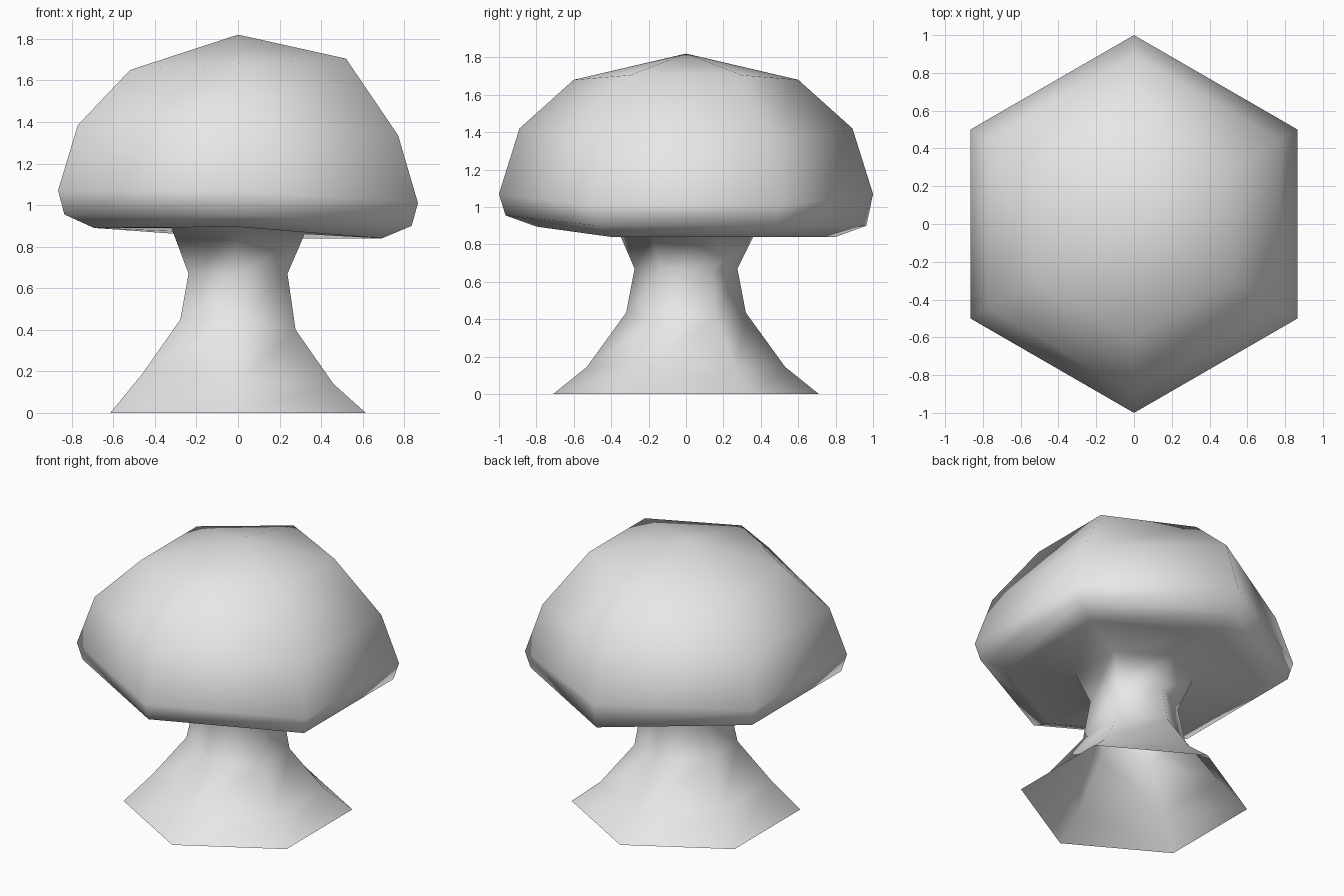
import bpy
import bmesh
from math import cos, sin, radians

default_cube = bpy.data.objects.get("Cube")
if default_cube:
    bpy.data.objects.remove(default_cube, do_unlink=True)

SIDES = 6


def make_material(name, value):
    material = bpy.data.materials.new(name)
    material.use_nodes = True
    colour = (value, value, value, 1)
    material.diffuse_color = colour
    material.node_tree.nodes["Principled BSDF"].inputs["Base Color"].default_value = colour
    return material


def add_ring(bm, radius, left, front, right, back):
    """One six-sided ring whose height may differ on each side."""
    ring = []
    for i in range(SIDES):
        angle = radians(30 + 360 * i / SIDES)
        x, y = radius * cos(angle), radius * sin(angle)
        if abs(x) < 0.01:
            z = back if y > 0 else front
        else:
            z = right if x > 0 else left
        ring.append(bm.verts.new((x, y, z)))
    return ring


def bridge(bm, lower, upper):
    for i in range(SIDES):
        j = (i + 1) % SIDES
        bm.faces.new((lower[i], lower[j], upper[j], upper[i]))


# Flared stem, open underneath: radius, then height at -x, front, +x, back
stem = [
    (0.71, 0, 0, 0, 0),
    (0.53, 0.19, 0.145, 0.14, 0.145),
    (0.32, 0.45, 0.435, 0.4, 0.435),
    (0.275, 0.67, 0.67, 0.67, 0.67),
    (0.37, 0.89, 0.89, 0.86, 0.86),
]

# Lopsided cap, from the underside up to the crown
cap = [
    (0.8, 0.89, 0.895, 0.84, 0.84),
    (0.965, 0.955, 0.955, 0.9, 0.9),
    (1, 1.07, 1.07, 1.01, 1.07),
    (0.89, 1.385, 1.42, 1.335, 1.42),
    (0.6, 1.65, 1.68, 1.705, 1.68),
]

bm = bmesh.new()
rings = [add_ring(bm, *row) for row in stem + cap]
for lower, upper in zip(rings, rings[1:]):
    bridge(bm, lower, upper)

# Pointed crown
tip = bm.verts.new((0, 0, 1.82))
for i in range(SIDES):
    bm.faces.new((rings[-1][i], rings[-1][(i + 1) % SIDES], tip))

for face in bm.faces:
    face.smooth = True

mesh = bpy.data.meshes.new("mushroom")
bm.to_mesh(mesh)
bm.free()
mesh.materials.append(make_material("light grey", 0.8))
mushroom = bpy.data.objects.new("mushroom", mesh)
bpy.context.collection.objects.link(mushroom)
